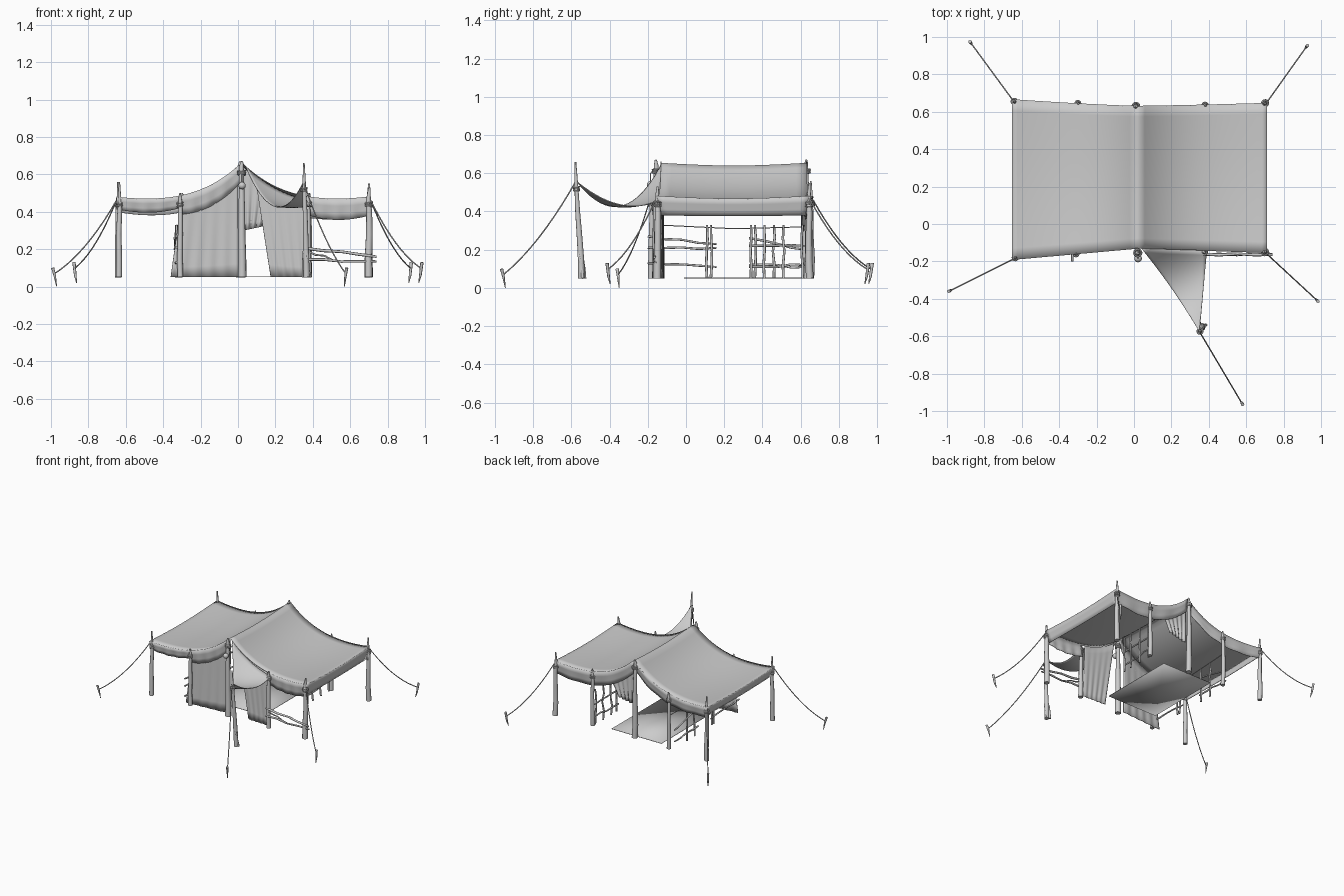
import bpy, bmesh, math, random
from mathutils import Vector

if "Cube" in bpy.data.objects:
    bpy.data.objects.remove(bpy.data.objects["Cube"])
random.seed(4)


def lerp(a, b, t):
    return a + (b - a) * t


def patch(name, f, nu, nv):
    """Cloth surface from f(u, v) with a thin solidify."""
    bm = bmesh.new()
    g = [[bm.verts.new(f(i / nu, j / nv)) for j in range(nv + 1)] for i in range(nu + 1)]
    for i in range(nu):
        for j in range(nv):
            bm.faces.new((g[i][j], g[i + 1][j], g[i + 1][j + 1], g[i][j + 1]))
    bmesh.ops.remove_doubles(bm, verts=bm.verts, dist=1e-5)
    bmesh.ops.recalc_face_normals(bm, faces=bm.faces)
    me = bpy.data.meshes.new(name)
    bm.to_mesh(me)
    bm.free()
    for p in me.polygons:
        p.use_smooth = True
    ob = bpy.data.objects.new(name, me)
    bpy.context.collection.objects.link(ob)
    m = ob.modifiers.new("thickness", 'SOLIDIFY')
    m.thickness = 0.004
    m.offset = 0
    return ob


def tube(name, pts, radii, res=2):
    """Round rod along points, one radius per point (or one for all)."""
    cu = bpy.data.curves.new(name, 'CURVE')
    cu.dimensions = '3D'
    cu.bevel_depth = 1.0
    cu.bevel_resolution = res
    cu.use_fill_caps = True
    sp = cu.splines.new('POLY')
    sp.points.add(len(pts) - 1)
    for k, p in enumerate(pts):
        sp.points[k].co = (*p, 1)
        sp.points[k].radius = radii[k] if isinstance(radii, (list, tuple)) else radii
    ob = bpy.data.objects.new(name, cu)
    bpy.context.collection.objects.link(ob)
    return ob


def stick(name, a, b, r=0.006, wob=0.006):
    """Slightly crooked branch."""
    a, b = Vector(a), Vector(b)
    pts = [a.lerp(b, k / 4) + Vector([random.uniform(-wob, wob) for _ in range(3)]) * (0 < k < 4)
           for k in range(5)]
    return tube(name, pts, [r, r * 1.05, r * 0.9, r, r * 0.8])


def lashing(name, x, y, z, r):
    for k in range(3):
        bpy.ops.mesh.primitive_torus_add(location=(x, y, z + k * 0.009), major_radius=r, minor_radius=0.005,
                                         major_segments=12, minor_segments=6,
                                         rotation=(random.uniform(-.2, .2), random.uniform(-.2, .2), 0))
        bpy.context.object.name = name


def pole(name, x, y, top, r=0.02, tie=0.44, lean=(0, 0)):
    """Thick post, thinner above the lashing."""
    hs = [0.05, 0.15, 0.28, 0.4, tie + 0.02, top]
    rs = [r, r * .95, r * .85, r * .75, r * .55, r * .25]
    pts = []
    for h in hs:
        t = (h - 0.05) / (top - 0.05)
        pts.append((x + lean[0] * t + random.uniform(-.003, .003),
                    y + lean[1] * t + random.uniform(-.003, .003), h))
    tube(name, pts, rs, 3)
    lashing(name + "_lashing", x + lean[0] * .8, y + lean[1] * .8, tie - .02, r * .85)


# roof shape
XL, XR, XC = -0.65, 0.71, 0.02


def edge_y(x, back):
    u = min(1, abs(x - XC) / 0.67)
    if back:
        return 0.63 + (0.035 if x < XC else 0.015) * u ** 1.3
    return -0.13 - (0.06 if x < XC else 0.022) * u


def roof(x, v):
    u = min(1, abs(x - XC) / 0.68)
    z = 0.462 + 0.2 * (1 - u) ** 3.3 + 0.018 * u ** 5 - 0.014 * math.sin(math.pi * v)
    return Vector((x, lerp(edge_y(x, 0), edge_y(x, 1), v), z))


patch("roof_cloth", lambda u, v: roof(lerp(XL, XR, u), v), 52, 14)


# hanging valances
def end_valance(name, x0, x1, v, depth, inset=0.012):
    def f(u, t):
        p = roof(lerp(x0, x1, u), v)
        d = depth * (1 + 0.12 * math.sin(u * math.pi))
        p.z -= d * t
        p.y += (inset if v == 0 else -inset) * t + 0.004 * math.sin(u * 25) * t
        return p
    patch(name, f, 24, 3)


end_valance("front_left_valance", XL, -0.31, 0, 0.065)
end_valance("front_left_gable_valance", -0.31, XC, 0, 0.1)
end_valance("front_right_valance", 0.38, XR, 0, 0.1)
end_valance("back_left_valance", XL, XC, 1, 0.08)
end_valance("back_right_valance", XC, XR, 1, 0.1)


def side_valance(name, x, s, depth):
    def f(u, t):
        p = roof(x, u)
        p.z -= depth * t * (1 - 0.1 * math.sin(math.pi * u))
        p.x -= s * 0.02 * t
        p.y += (0.4 - u * 0.8) * 0.05 * t
        return p
    patch(name, f, 20, 3)


side_valance("left_valance", XL, -1, 0.075)
side_valance("right_valance", XR, 1, 0.1)


# front awning pulled out to a single pole
APEX = Vector((0.35, -0.575, 0.56))


def awning(u, t):
    p = roof(lerp(0.04, 0.39, u), 0).lerp(APEX, t)
    sag = lerp(0.19, 0.075, u ** 0.8)
    p.z -= sag * 4 * t * (1 - t) * (1 - 0.15 * t) + 0.02 * (1 - t) * u
    p.x += 0.012 * math.sin(math.pi * t) * (1 - u)
    return p


patch("awning_cloth", awning, 16, 18)


# front wall panels and back curtain
def hanging(name, t0, t1, b0, b1, zb0, zb1, v, off, fold):
    def f(u, t):
        p = roof(lerp(t0, t1, u), v)
        x = lerp(p.x, lerp(b0, b1, u), t)
        return Vector((x, p.y + off + fold * math.sin(u * 30) * t, lerp(p.z - 0.01, lerp(zb0, zb1, u), t)))
    patch(name, f, 28, 8)


hanging("front_left_panel", -0.30, 0.0, -0.36, 0.0, 0.05, 0.05, 0, 0.015, 0.003)
hanging("front_right_panel", 0.09, 0.36, 0.175, 0.375, 0.05, 0.05, 0, 0.015, 0.003)
hanging("back_curtain", 0.02, 0.26, 0.03, 0.17, 0.30, 0.33, 1, -0.02, 0.008)

# floor mat
patch("floor_mat", lambda u, v: Vector((lerp(-0.21, 0.23, u), lerp(-0.01, 0.61, v), 0.052)), 2, 2)

# posts: x, y, top, radius, lashing height
for n, x, y, top, r, tie in [
        ("front_left_post", -0.635, -0.18, 0.56, .017, .45), ("front_left_mid_post", -0.31, -0.16, 0.5, .016, .45),
        ("front_ridge_post", 0.02, -0.155, 0.67, .023, .62), ("front_right_mid_post", 0.375, -0.15, 0.5, .018, .45),
        ("front_right_post", 0.70, -0.15, 0.53, .021, .45), ("back_left_post", -0.64, 0.655, 0.56, .018, .45),
        ("back_left_mid_post", -0.30, 0.645, 0.5, .016, .45), ("back_ridge_post", 0.01, 0.63, 0.67, .022, .62),
        ("back_right_mid_post", 0.38, 0.635, 0.5, .017, .45), ("back_right_post", 0.70, 0.645, 0.55, .02, .45)]:
    pole(n, x, y, top, r, tie)
pole("awning_post", 0.365, -0.545, 0.66, 0.017, 0.53, (-0.015, -0.035))
stick("awning_brace", (0.35, -0.53, 0.05), (0.363, -0.56, 0.24), 0.009)
stick("awning_brace", (0.385, -0.54, 0.05), (0.363, -0.56, 0.2), 0.008)

# guy ropes with stakes
for a, b in [((-0.65, -0.19, .46), (-0.98, -0.355, .07)), ((-0.65, 0.665, .46), (-0.87, 0.965, .1)),
             ((0.71, 0.65, .46), (0.92, 0.945, .1)), ((0.71, -0.16, .46), (0.975, -0.405, .1)),
             (tuple(APEX), (0.575, -0.955, .07))]:
    A, B = Vector(a), Vector(b)
    tube("guy_rope", [A.lerp(B, k / 10) - Vector((0, 0, 0.045 * 4 * (k / 10) * (1 - k / 10)))
                      for k in range(11)], 0.0035, 1)
    d = (B - A).xy.normalized() * 0.012
    tube("stake", [(B.x - d.x, B.y - d.y, 0.0 if B.z < .1 else 0.02),
                   (B.x, B.y, 0.06), (B.x + d.x, B.y + d.y, B.z + 0.03)], [.002, .007, .009])


# side fences running along y
def fence(name, x, y0, y1, posts, rails):
    for y in posts:
        stick(name + "_post", (x, y, 0.05), (x, y, 0.33), 0.007)
    for za, zb in rails:
        stick(name + "_rail", (x - .01, y0, za), (x - .01, y1, zb), 0.006)


fence("left_fence", -0.32, -0.2, 0.16, (0.11, 0.13), ((.27, .23), (.21, .21), (.13, .11)))
fence("right_fence", 0.375, 0.33, 0.63, (0.34, 0.41, 0.51, 0.61), ((.22, .22), (.11, .12)))
fence("back_left_fence", -0.33, 0.33, 0.63, (0.36, 0.46), ((.26, .2), (.12, .11)))
tube("tie_line", [(-0.32, -0.16, .33), (-0.32, 0.25, .31), (-0.31, 0.64, .32)], 0.003, 1)

# front right rails
stick("front_rail", (0.36, -0.16, .205), (0.74, -0.165, .16), 0.008)
stick("front_rail", (0.36, -0.165, .145), (0.74, -0.16, .135), 0.007)
stick("front_rail", (0.37, -0.16, .19), (0.56, -0.16, .13), 0.005)

# lantern on the ridge post
bpy.ops.mesh.primitive_uv_sphere_add(segments=14, ring_count=8, radius=0.02, location=(0.022, -0.185, 0.54))
bpy.context.object.name = "lantern"
bpy.ops.object.shade_smooth()
tube("lantern_cord", [(0.02, -0.16, 0.63), (0.022, -0.185, 0.6), (0.022, -0.185, 0.55)], 0.003, 1)
